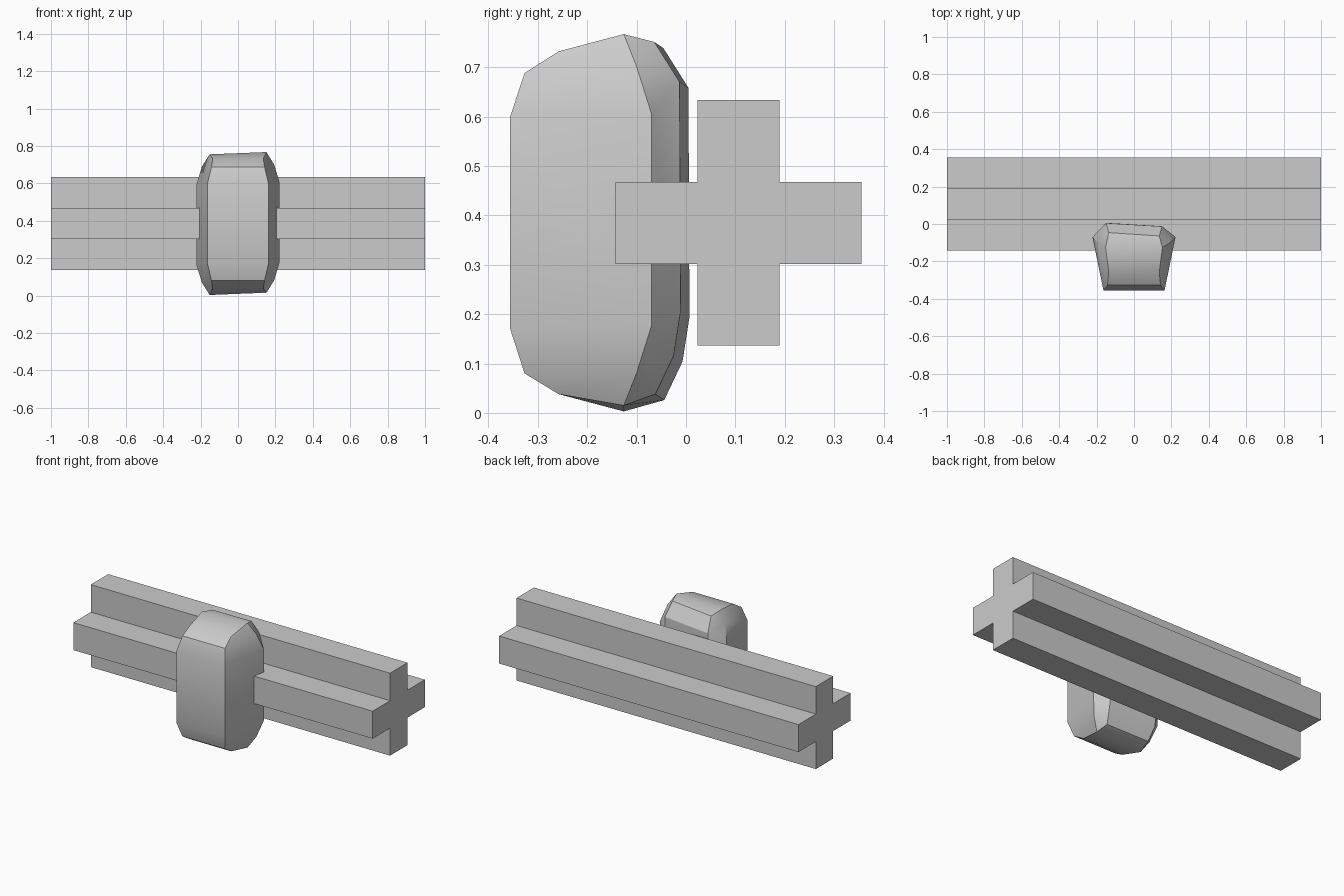
import bpy, bmesh

if "Cube" in bpy.data.objects:
    bpy.data.objects.remove(bpy.data.objects["Cube"])


def make_object(name, bm):
    bmesh.ops.recalc_face_normals(bm, faces=bm.faces[:])
    mesh = bpy.data.meshes.new(name)
    bm.to_mesh(mesh)
    bm.free()
    obj = bpy.data.objects.new(name, mesh)
    bpy.context.collection.objects.link(obj)
    return obj


# Long beam with a plus-shaped cross-section
def cross_beam(length, cy, cz, reach, half):
    quarter = [(reach, -half), (reach, half), (half, half)]
    outline = []
    for _ in range(4):
        outline += quarter
        quarter = [(-z, y) for y, z in quarter]
    bm = bmesh.new()
    face = bm.faces.new([bm.verts.new((-length / 2, cy + y, cz + z)) for y, z in outline])
    out = bmesh.ops.extrude_face_region(bm, geom=[face])
    moved = [v for v in out["geom"] if isinstance(v, bmesh.types.BMVert)]
    bmesh.ops.translate(bm, verts=moved, vec=(length, 0, 0))
    # close the starting end if the extrusion consumed it
    edges = [e for e in bm.edges if e.is_boundary]
    if edges:
        bmesh.ops.holes_fill(bm, edges=edges)
    return make_object("cross_beam", bm)


# Faceted block: (half width, y, z) around its rim and widest sides, slightly skewed
def clamp_block():
    rim = [(0.163, -0.356, 0.17), (0.163, -0.356, 0.60), (0.142, -0.327, 0.688),
           (0.135, -0.258, 0.732), (0.152, -0.126, 0.761), (0.135, -0.055, 0.745),
           (0.15, -0.004, 0.664), (0.15, 0.000, 0.56), (0.15, -0.002, 0.20),
           (0.15, -0.016, 0.11), (0.135, -0.053, 0.032), (0.152, -0.126, 0.009),
           (0.135, -0.258, 0.038), (0.142, -0.327, 0.08)]
    sides = [(0.222, -0.07, 0.17), (0.222, -0.07, 0.60),
             (0.193, -0.10, 0.695), (0.193, -0.10, 0.075)]
    bm = bmesh.new()
    for s in (-1, 1):
        for x, y, z in rim + sides:
            back = 0.009 * s if y > -0.06 else 0
            tilt = 0.006 * s if y > -0.2 else 0
            bm.verts.new((s * x, y - back, z + tilt))
    hull = bmesh.ops.convex_hull(bm, input=bm.verts[:])
    loose = [v for v in bm.verts if not v.link_faces]
    bmesh.ops.delete(bm, geom=loose, context="VERTS")
    bmesh.ops.dissolve_limit(bm, angle_limit=0.05, verts=bm.verts[:], edges=bm.edges[:])
    return make_object("clamp_block", bm)


cross_beam(2.0, 0.106, 0.385, 0.249, 0.083)
block = clamp_block()
bpy.context.view_layer.objects.active = block
block.select_set(True)
bpy.ops.object.shade_smooth_by_angle(angle=0.52)
